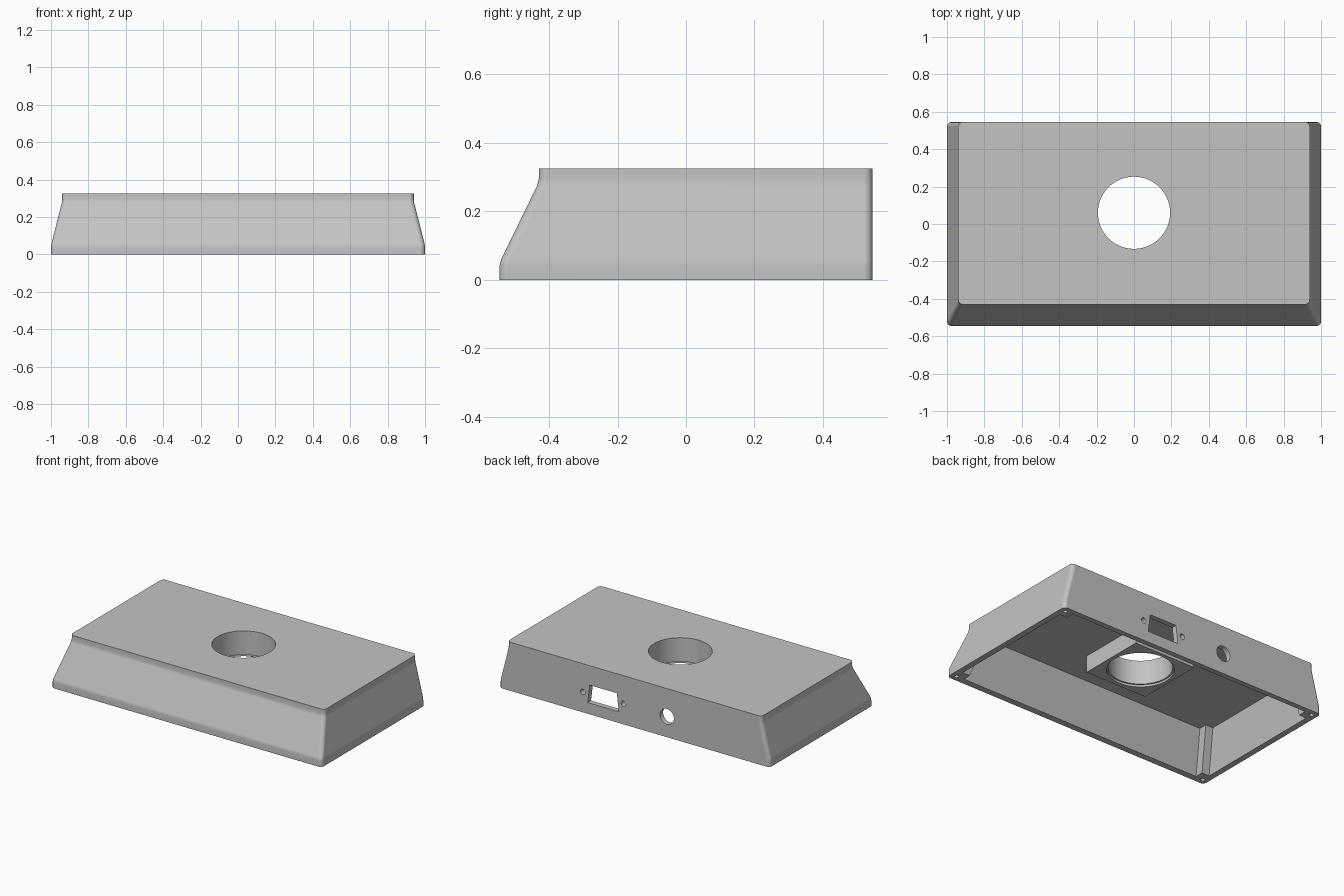
import bpy, bmesh, math

if "Cube" in bpy.data.objects:
    bpy.data.objects.remove(bpy.data.objects["Cube"])

grey = bpy.data.materials.new("light_grey")
grey.diffuse_color = (0.55, 0.55, 0.55, 1)
grey.use_nodes = True
grey.node_tree.nodes["Principled BSDF"].inputs["Base Color"].default_value = grey.diffuse_color


def loft(name, rings):
    """Closed solid through rings with equal point counts."""
    bm = bmesh.new()
    vr = [[bm.verts.new(p) for p in r] for r in rings]
    n = len(vr[0])
    for a, b in zip(vr, vr[1:]):
        for i in range(n):
            j = (i + 1) % n
            bm.faces.new((a[i], a[j], b[j], b[i]))
    bm.faces.new(vr[0][::-1])
    bm.faces.new(vr[-1])
    bmesh.ops.recalc_face_normals(bm, faces=bm.faces)
    me = bpy.data.meshes.new(name)
    bm.to_mesh(me)
    bm.free()
    me.materials.append(grey)
    ob = bpy.data.objects.new(name, me)
    bpy.context.collection.objects.link(ob)
    return ob


def rounded(a, y0, y1, z, r, seg=6):
    """Rounded rectangle ring at height z."""
    pts = []
    for q, (cx, cy) in enumerate([(a - r, y1 - r), (r - a, y1 - r),
                                  (r - a, y0 + r), (a - r, y0 + r)]):
        for k in range(seg + 1):
            t = math.pi / 2 * (q + k / seg)
            pts.append((cx + r * math.cos(t), cy + r * math.sin(t), z))
    return pts


def notched(a, y0, y1, z, n):
    """Rectangle ring with square notches left for the corner posts."""
    return [(a - n, y1, z), (n - a, y1, z), (n - a, y1 - n, z), (-a, y1 - n, z),
            (-a, y0 + n, z), (n - a, y0 + n, z), (n - a, y0, z), (a - n, y0, z),
            (a - n, y0 + n, z), (a, y0 + n, z), (a, y1 - n, z), (a - n, y1 - n, z)]


def circle(x, y, z, r, axis, seg):
    out = []
    for i in range(seg):
        t = 2 * math.pi * i / seg
        c, s = r * math.cos(t), r * math.sin(t)
        out.append((x + c, y + s, z) if axis == "z" else (x + c, y, z + s))
    return out


def combine(ob, tool, op="DIFFERENCE"):
    m = ob.modifiers.new("bool", "BOOLEAN")
    m.operation, m.object, m.solver = op, tool, "EXACT"
    bpy.context.view_layer.objects.active = ob
    bpy.ops.object.modifier_apply(modifier=m.name)
    bpy.data.objects.remove(tool)


# outer shell: short plinth, sloped front and sides, short upright top band
B = 0.545
profile = [(0, 1, -B), (0.04, 1, -B), (0.06, 0.997, -0.54),
           (0.275, 0.9425, -0.435), (0.295, 0.94, -0.43), (0.325, 0.94, -0.43)]
case = loft("enclosure", [rounded(a, y, B, z, 0.025) for z, a, y in profile])

# hollow inside with corner posts
combine(case, loft("cavity", [notched(0.965, -0.51, 0.51, -0.02, 0.055),
                              notched(0.9, -0.395, 0.51, 0.262, 0.055)]))

# square block around the central opening
h, cy = 0.228, 0.06
square = [(-h, cy - h), (h, cy - h), (h, cy + h), (-h, cy + h)]
combine(case, loft("opening_block", [[(x, y, z) for x, y in square]
                                     for z in (0.151, 0.29)]), "UNION")

# central opening and its shallow counterbore
for r, z0, z1 in ((0.193, 0.1, 0.4), (0.203, 0.1, 0.165)):
    combine(case, loft("opening", [circle(0, cy, z, r, "z", 64) for z in (z0, z1)]))

# back wall: connector slot, its two screw holes and a round socket
slot = [(0.115, 0.075), (0.345, 0.075), (0.33, 0.195), (0.13, 0.195)]
combine(case, loft("slot", [[(x, y, z) for x, z in slot] for y in (0.45, 0.6)]))
for x, r in ((0.08, 0.018), (0.38, 0.018), (-0.24, 0.052)):
    combine(case, loft("back_hole", [circle(x, y, 0.137, r, "y", 32) for y in (0.45, 0.6)]))

# screw holes under the corner posts
for sx in (-1, 1):
    for sy in (-1, 1):
        combine(case, loft("post_hole", [circle(sx * 0.96, sy * 0.505, z, 0.014, "z", 20)
                                         for z in (-0.02, 0.06)]))

# smooth rounded corners, crisp edges elsewhere
bpy.ops.object.select_all(action="DESELECT")
case.select_set(True)
bpy.context.view_layer.objects.active = case
bpy.ops.object.shade_smooth_by_angle(angle=math.radians(30))
wn = case.modifiers.new("flat_faces", "WEIGHTED_NORMAL")
wn.keep_sharp = True
